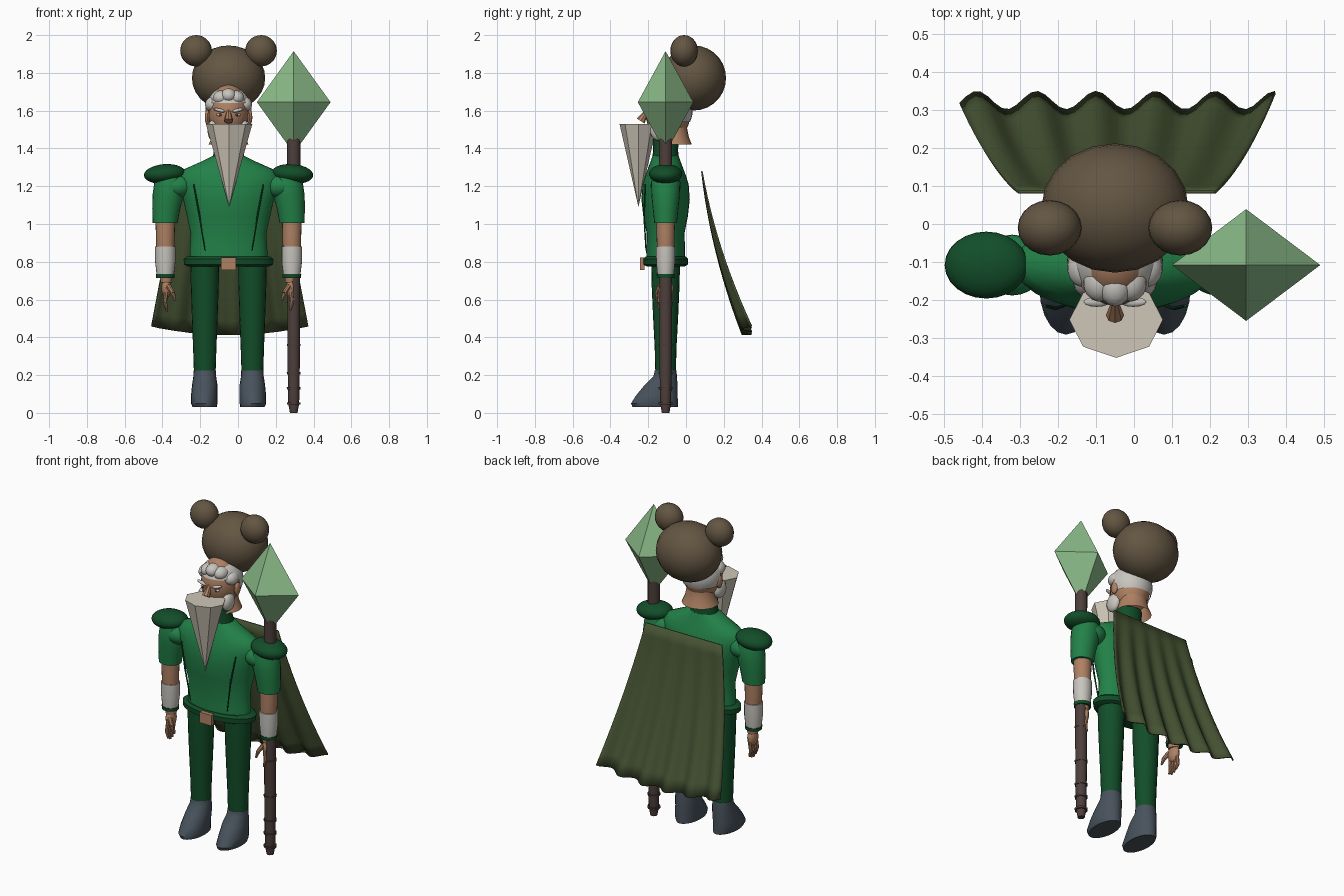
import bpy, bmesh, math
from mathutils import Vector, Matrix

if "Cube" in bpy.data.objects:
    bpy.data.objects.remove(bpy.data.objects["Cube"])

CX, CY = -0.05, -0.108      # body axis
parts = []


def material(name, r, g, b):
    m = bpy.data.materials.new(name)
    m.use_nodes = True
    m.diffuse_color = (r, g, b, 1)
    node = m.node_tree.nodes["Principled BSDF"]
    node.inputs["Base Color"].default_value = (r, g, b, 1)
    node.inputs["Roughness"].default_value = 0.8
    return m


GREEN = material("tunic green", .016, .22, .065)
DARK = material("dark green", .006, .075, .022)
BROWN = material("hat brown", .125, .092, .055)
OLIVE = material("cape olive", .06, .085, .032)
SLATE = material("boot slate", .065, .085, .107)
WOOD = material("staff wood", .075, .05, .044)
GEM = material("gem green", .26, .5, .25)
SKIN = material("skin", .43, .22, .125)
WHITE = material("hair white", .58, .56, .52)
BEARD = material("beard cream", .62, .57, .48)


def finish(name, bm, mat, smooth=True):
    bmesh.ops.recalc_face_normals(bm, faces=bm.faces)
    me = bpy.data.meshes.new(name)
    bm.to_mesh(me)
    bm.free()
    me.materials.append(mat)
    ob = bpy.data.objects.new(name, me)
    bpy.context.collection.objects.link(ob)
    if smooth:
        parts.append(ob)
    return ob


def loft(name, rings, mat, n=20, caps=True):
    """Stack of ellipses given as (x, y, z, rx, ry)."""
    bm = bmesh.new()
    rows = []
    for x, y, z, rx, ry in rings:
        angles = [2 * math.pi * i / n for i in range(n)]
        rows.append([bm.verts.new((x + rx * math.cos(a), y + ry * math.sin(a), z)) for a in angles])
    for a, b in zip(rows, rows[1:]):
        for i in range(n):
            j = (i + 1) % n
            bm.faces.new((a[i], a[j], b[j], b[i]))
    if caps:
        bm.faces.new(rows[0])
        bm.faces.new(rows[-1])
    return finish(name, bm, mat)


def ball(name, center, radii, mat, tilt=0, u=24, v=14):
    bm = bmesh.new()
    bmesh.ops.create_uvsphere(bm, u_segments=u, v_segments=v, radius=1)
    m = Matrix.Translation(center) @ Matrix.Rotation(tilt, 4, 'Y') @ Matrix.Diagonal((*radii, 1))
    bmesh.ops.transform(bm, matrix=m, verts=bm.verts)
    return finish(name, bm, mat)


def rod(name, a, b, r1, r2, mat, n=8):
    a, b = Vector(a), Vector(b)
    bm = bmesh.new()
    bmesh.ops.create_cone(bm, cap_ends=True, segments=n, radius1=r1, radius2=r2, depth=(b - a).length)
    m = Matrix.Translation((a + b) / 2) @ (b - a).to_track_quat('Z', 'Y').to_matrix().to_4x4()
    bmesh.ops.transform(bm, matrix=m, verts=bm.verts)
    return finish(name, bm, mat)


def column(name, off, rings, mat, **kw):
    """Loft at a sideways offset; rings are (dx, y, z, rx, ry)."""
    return loft(name, [(CX + off + dx, y, z, rx, ry) for dx, y, z, rx, ry in rings], mat, **kw)


# Torso, collar, belt and buckle
column("tunic", 0, [(0, CY, .79, .205, .1), (0, CY, .86, .205, .103), (0, CY, .95, .2, .1),
                    (0, CY, 1.04, .22, .118), (0, CY, 1.13, .24, .128), (0, CY, 1.21, .265, .122),
                    (0, CY, 1.255, .27, .108), (0, CY, 1.29, .235, .095), (0, CY, 1.33, .145, .08),
                    (0, CY, 1.36, .085, .07)], GREEN, n=28)
column("collar", 0, [(0, CY, 1.34, .088, .072), (0, CY, 1.39, .076, .066), (0, CY, 1.45, .08, .07)], DARK)
column("belt", 0, [(0, CY, .775, .215, .1), (0, CY, .785, .235, .118), (0, CY, .815, .238, .12),
                   (0, CY, .828, .22, .106)], DARK, n=28)
bm = bmesh.new()
bmesh.ops.create_cube(bm, size=1, matrix=Matrix.Translation((CX, -.232, .79)) @ Matrix.Diagonal((.08, .025, .065, 1)))
finish("buckle", bm, SKIN, False)

for s, side in ((1, "left"), (-1, "right")):
    # Leg and boot
    column(side + "_leg", s * .126, [(0, CY, .79, .076, .076), (0, CY, .68, .074, .074), (0, CY, .5, .068, .066),
                                     (0, CY, .35, .062, .058), (0, CY, .2, .057, .054)], DARK)
    column(side + "_boot", s * .126, [(0, -.163, .03, .064, .12), (s * .003, -.167, .05, .07, .124),
                                      (s * .003, -.155, .09, .07, .111), (0, -.131, .15, .067, .086),
                                      (0, -.11, .195, .06, .062), (0, CY, .225, .059, .057)], SLATE)
    # Tunic seam
    rod(side + "_seam_upper", (CX + s * .185, -.215, 1.21), (CX + s * .155, -.222, 1.05), .004, .005, DARK)
    rod(side + "_seam_lower", (CX + s * .155, -.222, 1.05), (CX + s * .125, -.212, .86), .005, .003, DARK)

    # Sleeve, shoulder pad, arm and bracer
    column(side + "_sleeve", s * .33, [(-s * .02, CY, 1.28, .06, .06), (-s * .02, CY, 1.22, .083, .078),
                                       (-s * .01, CY, 1.15, .083, .075), (0, CY, 1.08, .074, .068),
                                       (s * .006, CY, 1.005, .066, .06)], GREEN)
    ball(side + "_shoulder_joint", (CX + s * .27, CY, 1.2), (.085, .08, .065), GREEN)
    ball(side + "_shoulder_pad", (CX + s * .3385, CY, 1.265), (.11, .088, .052), DARK, s * .08)
    column(side + "_arm", s * .335, [(0, CY, 1.03, .052, .05), (0, CY, .95, .05, .048), (0, CY, .87, .048, .046),
                                     (-s * .004, CY, .73, .034, .036), (-s * .005, CY, .69, .03, .032)], SKIN)
    column(side + "_bracer", s * .335, [(0, CY, .88, .054, .051), (0, CY, .8, .054, .05),
                                        (0, CY, .735, .046, .044)], WHITE)
    column(side + "_bracer_trim", s * .335, [(0, CY, .735, .05, .048), (0, CY, .715, .048, .046)], DARK)

    # Hand
    hx = CX + s * .33
    ball(side + "_palm", (hx, CY, .66), (.026, .042, .052), SKIN, u=14, v=10)
    for i in range(4):
        y = CY + (i - 1.5) * .02
        mid = (hx + s * .006, y * 1.03, .585)
        rod(side + "_finger", (hx, y, .64), mid, .0115, .0105, SKIN)
        rod(side + "_fingertip", mid, (hx - s * .004, y * 1.03, .53 + .012 * abs(i - 1.3)), .0105, .006, SKIN)
    rod(side + "_thumb", (hx - s * .01, CY - .03, .675), (hx - s * .035, CY - .045, .635), .014, .012, SKIN)
    rod(side + "_thumb_tip", (hx - s * .035, CY - .045, .635), (hx - s * .048, CY - .048, .595), .012, .006, SKIN)

# Neck with flared hem, head and nose
loft("neck", [(CX, -.065, 1.58, .075, .07), (CX, -.065, 1.51, .078, .07), (CX, -.067, 1.46, .088, .082),
              (CX, -.067, 1.42, .106, .098)], SKIN, caps=False)
ball("head", (CX, -.095, 1.59), (.107, .12, .15), SKIN)
rod("nose", (CX, -.205, 1.6), (CX, -.24, 1.545), .01, .024, SKIN)

# Hair: cap cut away over the face, then swept locks
bm = bmesh.new()
bmesh.ops.create_uvsphere(bm, u_segments=28, v_segments=20, radius=1)
bmesh.ops.transform(bm, verts=bm.verts, matrix=Matrix.Translation((CX, -.09, 1.6)) @ Matrix.Diagonal((.122, .125, .13, 1)))
gone = [v for v in bm.verts if (v.co.y < -.11 and v.co.z < 1.63) or v.co.z < 1.54]
bmesh.ops.delete(bm, geom=gone, context='VERTS')
finish("hair_cap", bm, WHITE)
for i in range(5):
    a = (i - 2) / 2
    ball("hair_lock", (CX + a * .085, -.165 + .05 * a * a, 1.68 - .045 * a * a), (.042, .052, .038), WHITE, a * .7, 14, 10)

# Ears, brows, eyes and side whiskers
for s, side in ((1, "left"), (-1, "right")):
    ball(side + "_ear", (CX + s * .112, -.095, 1.565), (.014, .026, .04), SKIN, u=12, v=8)
    ball(side + "_brow", (CX + s * .048, -.205, 1.602), (.036, .013, .009), WHITE, -s * .25, 12, 8)
    ball(side + "_eye", (CX + s * .045, -.199, 1.578), (.02, .008, .008), WHITE, u=12, v=8)
    ball(side + "_pupil", (CX + s * .043, -.206, 1.578), (.007, .004, .007), WOOD, u=10, v=6)
    ball(side + "_whiskers", (CX + s * .082, -.14, 1.495), (.03, .05, .055), WHITE, u=14, v=10)

# Beard: eight-sided inverted cone
bm = bmesh.new()
bmesh.ops.create_cone(bm, cap_ends=True, segments=8, radius1=0, radius2=1, depth=.44)
bmesh.ops.remove_doubles(bm, verts=bm.verts, dist=.001)
if max(abs(v.co.x) for v in bm.verts) < .99:
    bmesh.ops.rotate(bm, verts=bm.verts, matrix=Matrix.Rotation(math.pi / 8, 3, 'Z'))
bmesh.ops.transform(bm, verts=bm.verts, matrix=Matrix.Translation((CX + .003, -.252, 1.31)) @ Matrix.Diagonal((.123, .1, 1, 1)))
finish("beard", bm, BEARD, False)

# Round hat with two ears
ball("hat", (CX, .042, 1.773), (.194, .17, .172), BROWN, u=20, v=14)
for s, side in ((1, "left"), (-1, "right")):
    ball(side + "_hat_ear", (CX + s * .172, -.01, 1.917), (.084, .073, .083), BROWN, u=20, v=14)

# Staff with rings and a faceted gem
SX = .295
loft("staff", [(SX, CY, z, r, r) for z, r in ((0, .02), (.05, .029), (.12, .03), (.3, .033), (1.46, .035))], WOOD, n=12)
for z in (.05, .13, .21, .36, .58):
    loft("staff_ring", [(SX, CY, z - .006, .036, .036), (SX, CY, z + .006, .037, .037)], WOOD, n=12)
bm = bmesh.new()
top, low = bm.verts.new((SX, CY, 1.915)), bm.verts.new((SX, CY, 1.375))
mid = [bm.verts.new((SX + dx * .195, CY + dy * .147, 1.645)) for dx, dy in ((1, 0), (0, 1), (-1, 0), (0, -1))]
for i in range(4):
    bm.faces.new((mid[i], mid[(i + 1) % 4], top))
    bm.faces.new((mid[(i + 1) % 4], mid[i], low))
finish("gem", bm, GEM, False)

# Cape: flaring sheet whose folds deepen toward the hem
COLS, ROWS = 44, 12
bm = bmesh.new()
grid = []
for r in range(ROWS + 1):
    t = r / ROWS
    row = []
    for c in range(COLS + 1):
        u = 2 * c / COLS - 1
        fold = math.cos(math.pi * (5.3 * (u + 1) - .6)) * .024 * t
        x = -.045 + u * (.26 + .155 * t)
        y = .088 + .12 * t + .118 * t * t + fold
        row.append(bm.verts.new((x, y, 1.28 - .865 * t + .045 * t * u * u)))
    grid.append(row)
for a, b in zip(grid, grid[1:]):
    for c in range(COLS):
        bm.faces.new((a[c], a[c + 1], b[c + 1], b[c]))
cape = finish("cape", bm, OLIVE)
solid = cape.modifiers.new("thickness", 'SOLIDIFY')
solid.thickness = .008

# Smooth shading with sharp creases
bpy.ops.object.select_all(action='DESELECT')
for ob in parts:
    ob.select_set(True)
bpy.context.view_layer.objects.active = parts[0]
bpy.ops.object.shade_smooth_by_angle(angle=math.radians(40))
